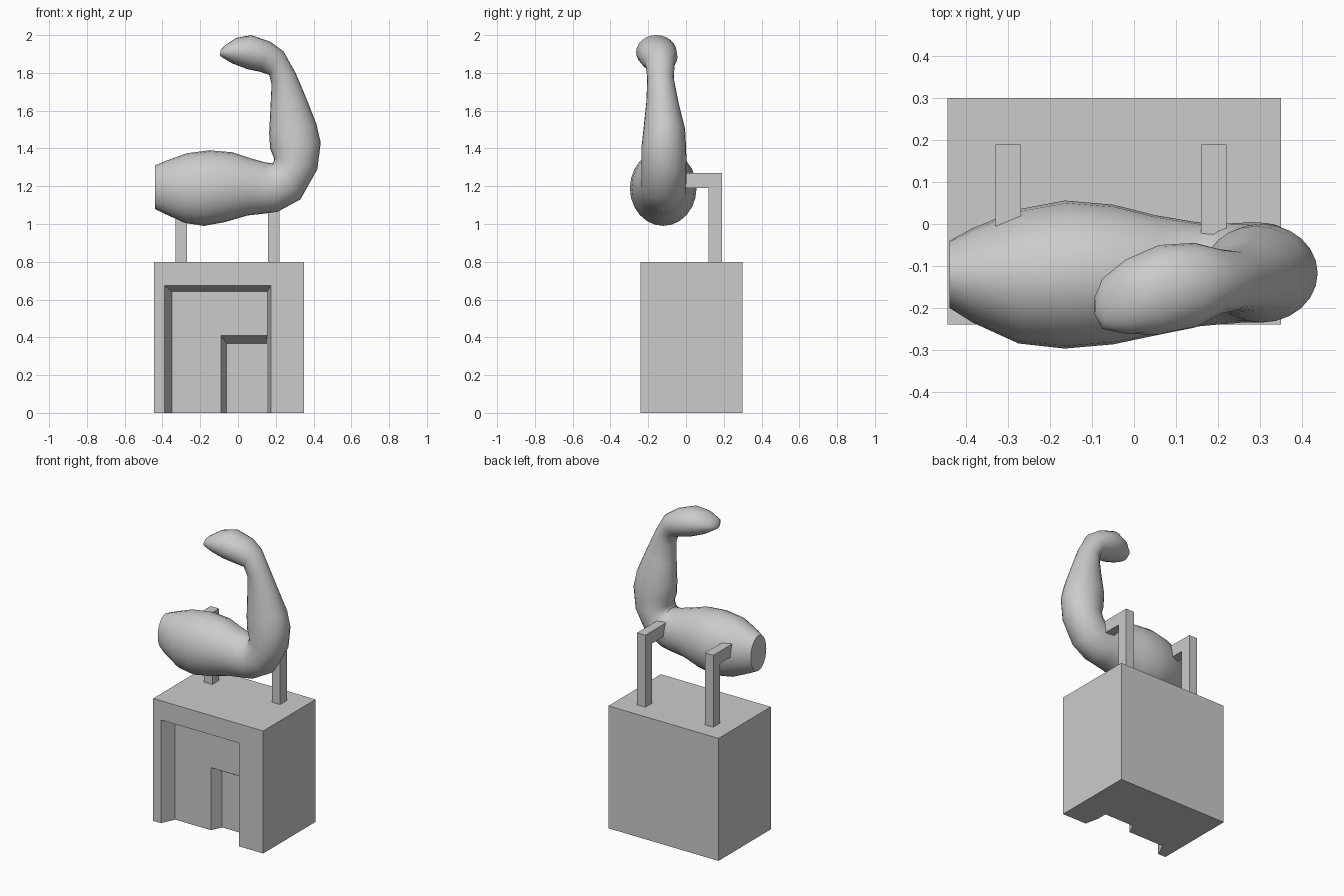
import bpy
import bmesh
from math import cos, sin, tau
from mathutils import Vector

cube = bpy.data.objects.get("Cube")
if cube:
    bpy.data.objects.remove(cube, do_unlink=True)

grey = bpy.data.materials.new("plain_grey")
grey.use_nodes = True
grey.diffuse_color = (0.6, 0.6, 0.6, 1)
grey.node_tree.nodes["Principled BSDF"].inputs["Base Color"].default_value = grey.diffuse_color


def loft(name, rings):
    """Skin a closed solid over a list of rings with equal point counts."""
    bm = bmesh.new()
    loops = [[bm.verts.new(p) for p in ring] for ring in rings]
    for a, b in zip(loops, loops[1:]):
        for i in range(len(a)):
            j = (i + 1) % len(a)
            bm.faces.new((a[i], a[j], b[j], b[i]))
    bm.faces.new(loops[0])
    bm.faces.new(loops[-1])
    bmesh.ops.recalc_face_normals(bm, faces=bm.faces)
    mesh = bpy.data.meshes.new(name)
    bm.to_mesh(mesh)
    bm.free()
    mesh.materials.append(grey)
    obj = bpy.data.objects.new(name, mesh)
    bpy.context.collection.objects.link(obj)
    return obj


def rect(x0, x1, z0, z1, y):
    return [(x0, y, z0), (x1, y, z0), (x1, y, z1), (x0, y, z1)]


def box(name, x0, x1, y0, y1, z0, z1):
    return loft(name, [rect(x0, x1, z0, z1, y) for y in (y0, y1)])


def carve(target, cutter):
    """Cut one solid out of another, then drop the cutter."""
    cutter.hide_render = True
    mod = target.modifiers.new("recess", "BOOLEAN")
    mod.operation = "DIFFERENCE"
    mod.solver = "EXACT"
    mod.object = cutter
    bpy.context.view_layer.objects.active = target
    bpy.ops.object.modifier_apply(modifier=mod.name)
    bpy.data.objects.remove(cutter, do_unlink=True)


# Pedestal with two stepped, tapered recesses open at the bottom
pedestal = box("pedestal", -0.445, 0.35, -0.24, 0.3, 0, 0.8)
carve(pedestal, loft("outer_recess", [
    rect(-0.39, 0.175, -0.1, 0.675, -0.241),
    rect(-0.35, 0.155, -0.1, 0.643, -0.15)]))
carve(pedestal, loft("inner_recess", [
    rect(-0.095, 0.155, -0.1, 0.415, -0.161),
    rect(-0.06, 0.154, -0.1, 0.368, -0.08)]))

# Two angled brackets, each one L-shaped profile
for side, x in (("right", -0.3), ("left", 0.19)):
    profile = [(0.19, 0.8), (0.19, 1.27), (-0.04, 1.27),
               (-0.04, 1.19), (0.12, 1.19), (0.12, 0.8)]
    loft(side + "_bracket", [[(x + d, y, z) for y, z in profile]
                             for d in (-0.03, 0.03)])

# Flexed arm: outer x, outer z, inner x, inner z, front y, back y
sections = [
    (-0.44, 1.08, -0.44, 1.31, -0.2, -0.04),
    (-0.39, 1.055, -0.38, 1.335, -0.235, -0.01),
    (-0.28, 1.005, -0.27, 1.375, -0.285, 0.035),
    (-0.18, 0.99, -0.15, 1.39, -0.297, 0.056),
    (-0.07, 1.01, -0.03, 1.38, -0.287, 0.046),
    (0.05, 1.045, 0.06, 1.35, -0.265, 0.02),
    (0.14, 1.055, 0.15, 1.325, -0.245, 0.005),
    (0.21, 1.065, 0.185, 1.322, -0.24, 0),
    (0.33, 1.13, 0.19, 1.335, -0.235, 0.003),
    (0.42, 1.29, 0.19, 1.35, -0.235, 0.003),
    (0.438, 1.43, 0.17, 1.4, -0.235, 0),
    (0.415, 1.53, 0.165, 1.48, -0.225, -0.005),
    (0.36, 1.67, 0.172, 1.62, -0.21, -0.04),
    (0.305, 1.8, 0.178, 1.74, -0.205, -0.065),
    (0.24, 1.915, 0.165, 1.79, -0.215, -0.06),
    (0.17, 1.965, 0.12, 1.805, -0.247, -0.045),
    (0.07, 2, 0.05, 1.82, -0.264, -0.05),
    (-0.01, 1.985, -0.03, 1.85, -0.262, -0.085),
    (-0.07, 1.945, -0.08, 1.88, -0.25, -0.13),
    (-0.093, 1.92, -0.095, 1.89, -0.215, -0.175),
]
SIDES = 24
rings = []
for ox, oz, ix, iz, y0, y1 in sections:
    centre = Vector((ox + ix, y0 + y1, oz + iz)) / 2
    across = Vector((ox - ix, 0, oz - iz)) / 2
    depth = Vector((0, y1 - y0, 0)) / 2
    rings.append([centre + across * cos(tau * i / SIDES) + depth * sin(tau * i / SIDES)
                  for i in range(SIDES)])
arm = loft("flexed_arm", rings)
bpy.ops.object.select_all(action="DESELECT")
arm.select_set(True)
bpy.context.view_layer.objects.active = arm
bpy.ops.object.shade_smooth_by_angle(angle=0.9)
